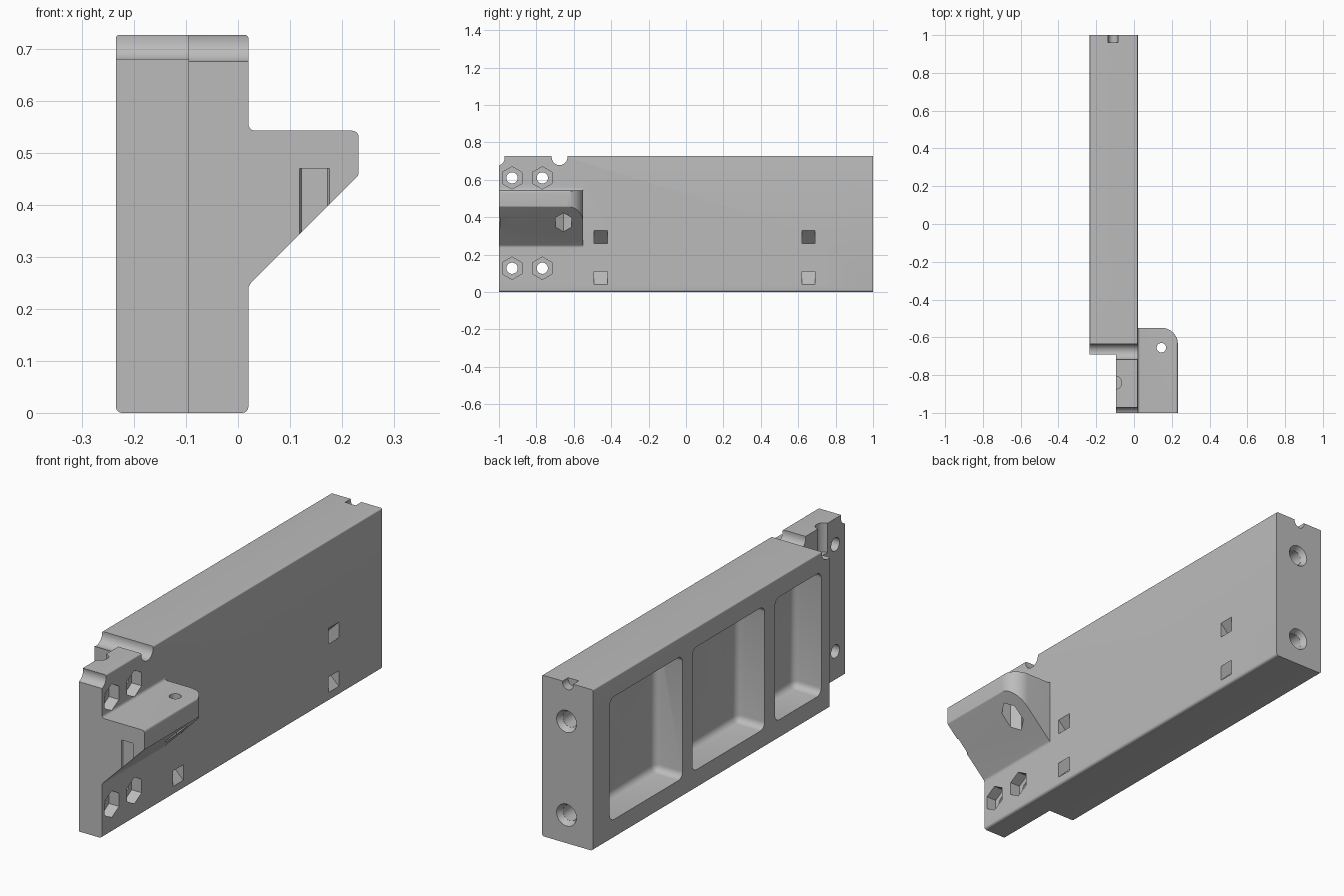
import bpy, bmesh, math
from mathutils import Matrix, Vector

if "Cube" in bpy.data.objects:
    bpy.data.objects.remove(bpy.data.objects["Cube"])

grey = bpy.data.materials.new("plain grey")
grey.diffuse_color = (0.5, 0.5, 0.5, 1)
grey.use_nodes = True
grey.node_tree.nodes["Principled BSDF"].inputs["Base Color"].default_value = grey.diffuse_color


def to_object(name, bm):
    bmesh.ops.recalc_face_normals(bm, faces=bm.faces)
    mesh = bpy.data.meshes.new(name)
    bm.to_mesh(mesh)
    bm.free()
    mesh.materials.append(grey)
    ob = bpy.data.objects.new(name, mesh)
    bpy.context.collection.objects.link(ob)
    return ob


def prism(name, pts, lo, hi, axis="Y"):
    """Extrude a 2D outline: (x, z) along Y or (x, y) along Z."""
    bm = bmesh.new()
    place = (lambda a, b: (a, lo, b)) if axis == "Y" else (lambda a, b: (a, b, lo))
    face = bm.faces.new([bm.verts.new(place(*p)) for p in pts])
    ext = bmesh.ops.extrude_face_region(bm, geom=[face])
    shift = Vector((0, hi - lo, 0)) if axis == "Y" else Vector((0, 0, hi - lo))
    bmesh.ops.translate(bm, vec=shift, verts=[v for v in ext["geom"] if isinstance(v, bmesh.types.BMVert)])
    return to_object(name, bm)


def rounded(corners, seg=6):
    """Outline with every corner (a, b, radius) replaced by an arc."""
    out = []
    for i, (a, b, r) in enumerate(corners):
        p = Vector((a, b))
        if not r:
            out.append(p)
            continue
        d0 = (Vector(corners[i - 1][:2]) - p).normalized()
        d1 = (Vector(corners[(i + 1) % len(corners)][:2]) - p).normalized()
        half = d0.angle(d1) / 2
        c = p + (d0 + d1).normalized() * (r / math.sin(half))
        s, e = p + d0 * r / math.tan(half) - c, p + d1 * r / math.tan(half) - c
        sweep = s.angle(e)
        for k in range(seg + 1):
            t = k / seg
            out.append(c + (s * math.sin((1 - t) * sweep) + e * math.sin(t * sweep)) / math.sin(sweep))
    return out


def box(name, lo, hi, bevel=0):
    bm = bmesh.new()
    bmesh.ops.create_cube(bm, size=1)
    for v in bm.verts:
        v.co = [l + (c + 0.5) * (h - l) for c, l, h in zip(v.co, lo, hi)]
    if bevel:
        bmesh.ops.bevel(bm, geom=bm.edges[:], offset=bevel, segments=5, profile=0.5, affect="EDGES")
    return to_object(name, bm)


def rod(name, start, axis, length, r1, r2=None, sides=32, turn=0):
    """Cylinder or cone from start along axis."""
    bm = bmesh.new()
    bmesh.ops.create_cone(bm, cap_ends=True, segments=sides, radius1=r1,
                          radius2=r1 if r2 is None else r2, depth=length)
    rot = Vector((0, 0, 1)).rotation_difference(Vector(axis)).to_matrix().to_4x4()
    mid = Vector(start) + Vector(axis) * length / 2
    bm.transform(Matrix.Translation(mid) @ rot @ Matrix.Rotation(turn, 4, "Z"))
    return to_object(name, bm)


def combine(target, other, op="DIFFERENCE"):
    other.hide_render = True
    mod = target.modifiers.new("cut", "BOOLEAN")
    mod.operation, mod.object, mod.solver = op, other, "EXACT"
    bpy.context.view_layer.objects.active = target
    bpy.ops.object.modifier_apply(modifier=mod.name)
    bpy.data.objects.remove(other)


# Main block with rounded long edges, and a thin tongue at the front
L, R, M, H = -0.235, 0.02, -0.095, 0.727
body = prism("block", rounded([(L, 0, .012), (R, 0, .012), (R, H, .006), (L, H, .006)]), -1, 1)
combine(body, box("step_cutter", (-0.5, -1.2, -0.2), (M, -0.69, 1)))

# Side bracket with sloped underside and rounded outer corner
bracket = prism("bracket", rounded([(-0.03, 0.2, 0), (R, 0.2, 0), (R, 0.245, .02), (0.232, 0.457, .012),
                                    (0.232, 0.543, .012), (R, 0.543, .013), (R, 0.6, 0), (-0.03, 0.6, 0)]),
                -1, -0.55)
combine(bracket, prism("plan_shape", rounded([(-0.2, -1.2, 0), (0.4, -1.2, 0), (0.4, -1.1, 0), (0.232, -1.1, 0),
                                              (0.232, -0.55, .085), (-0.2, -0.55, 0)], 12), 0, 1, "Z"),
        "INTERSECT")
combine(body, bracket, "UNION")

# Bracket screw hole, nut recess and the nick at the front edge
combine(body, rod("screw_cutter", (0.145, -0.655, 0.2), (0, 0, 1), 0.5, 0.025))
for y in (-0.655, -1.037):
    combine(body, rod("nut_cutter", (0.147, y, 0.2), (0, 0, 1), 0.27, 0.05, sides=6, turn=math.pi / 2))

# Three rounded recesses in the left side
for y0, y1 in ((0.36, 0.88), (-0.225, 0.29), (-0.63, -0.30)):
    combine(body, box("recess_cutter", (-0.4, y0, 0.085), (-0.098, y1, 0.64), 0.03))

# Row of pointed holes in the top
for i in range(5):
    y = 0.77 - 0.4025 * i
    combine(body, rod("top_hole_cutter", (-0.1, y, 0.8), (0, 0, -1), 0.205, 0.035))
    combine(body, rod("top_tip_cutter", (-0.1, y, 0.597), (0, 0, -1), 0.02, 0.0349, 0.001))

# Cross grooves at the front and locating notch at the back
combine(body, rod("groove_cutter", (-0.5, -0.676, 0.72), (1, 0, 0), 1, 0.042))
combine(body, box("groove_mouth_cutter", (-0.5, -0.718, 0.72), (0.5, -0.634, 0.8)))
combine(body, rod("front_groove_cutter", (-0.5, -1.01, 0.715), (1, 0, 0), 1, 0.04))
combine(body, rod("notch_cutter", (-0.11, 0.96, 0.722), (0, 1, 0), 0.1, 0.027))

# Countersunk holes in the back end
for z in (0.55, 0.127):
    combine(body, rod("end_sink_cutter", (-0.103, 1.01, z), (0, -1, 0), 0.035, 0.055, 0.036))
    combine(body, rod("end_hole_cutter", (-0.103, 1.01, z), (0, -1, 0), 0.12, 0.0355))

# Nut pockets with through holes in the tongue
for y in (-0.93, -0.768):
    for z in (0.127, 0.61):
        combine(body, rod("hex_cutter", (0.1, y, z), (-1, 0, 0), 0.13, 0.06, sides=6, turn=math.pi / 2))
        combine(body, rod("through_cutter", (0.1, y, z), (-1, 0, 0), 0.3, 0.03))

# Strap tunnels that loop inside the right side
outer = [(0.06, 0.145), (R, 0.145), (-0.055, 0.07)]
inner = [(-0.01, 0.045), (R, 0.075), (0.06, 0.075)]
half = [Vector(p) for p in outer]
ring = [(x, 0.185 + z) for x, z in outer] + [(x, 0.185 - z) for x, z in reversed(outer)] \
    + [(x, 0.185 - z) for x, z in reversed(inner)] + [(x, 0.185 + z) for x, z in inner]
for y in (-0.455, 0.655):
    combine(body, prism("strap_cutter", ring, y - 0.036, y + 0.036))

# Smooth rounded areas, keep edges sharp
bpy.ops.object.select_all(action="DESELECT")
body.select_set(True)
bpy.context.view_layer.objects.active = body
bpy.ops.object.shade_smooth_by_angle(angle=math.radians(30))
